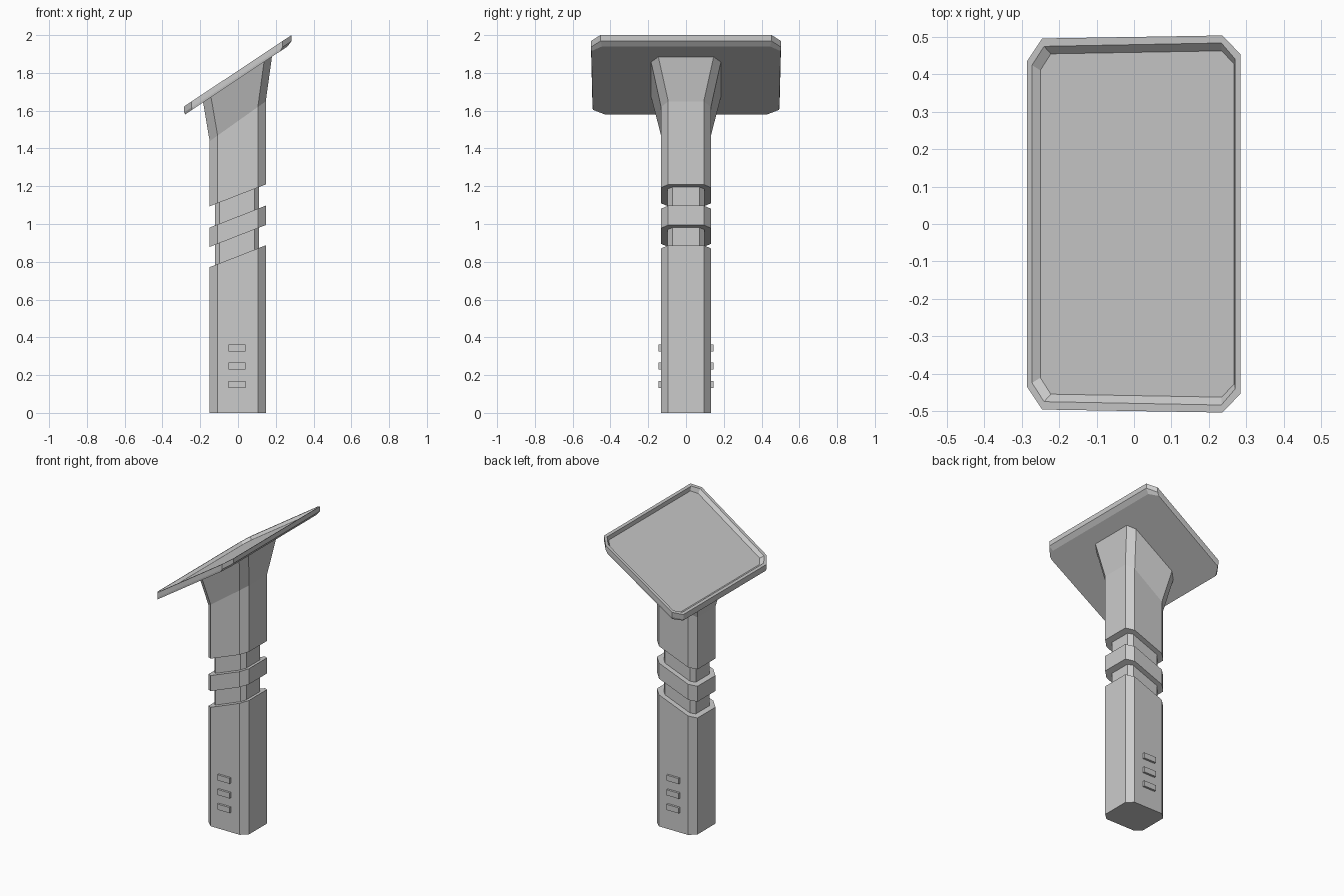
import bpy

if "Cube" in bpy.data.objects:
    bpy.data.objects.remove(bpy.data.objects["Cube"])


def octagon(x0, x1, y, cx, cy, base, slope=0.0):
    """Chamfered rectangle lying on the plane z = base + slope * x."""
    pts = [(x0 + cx, -y), (x1 - cx, -y), (x1, -y + cy), (x1, y - cy),
           (x1 - cx, y), (x0 + cx, y), (x0, y - cy), (x0, -y + cy)]
    return [(px, py, base + slope * px) for px, py in pts]


def on_plane(half, base, slope):
    """Outline from its +y half, mirrored across y = 0 (low end to high end)."""
    pts = [(x, -y) for x, y in half] + [(x, y) for x, y in reversed(half)]
    return [(x, y, base + slope * x) for x, y in pts]


def loft(name, rings):
    n = len(rings[0])
    verts = [p for ring in rings for p in ring]
    faces = [tuple(reversed(range(n)))]
    for r in range(len(rings) - 1):
        for i in range(n):
            j = (i + 1) % n
            faces.append((r * n + i, r * n + j, (r + 1) * n + j, (r + 1) * n + i))
    faces.append(tuple(range((len(rings) - 1) * n, len(rings) * n)))
    mesh = bpy.data.meshes.new(name)
    mesh.from_pydata(verts, [], faces)
    ob = bpy.data.objects.new(name, mesh)
    bpy.context.collection.objects.link(ob)
    return ob


def outer(base, slope):
    return octagon(-0.15, 0.147, 0.132, 0.042, 0.038, base, slope)


def inner(base, slope):
    return octagon(-0.122, 0.112, 0.097, 0.025, 0.025, base, slope)


# Post: slanted double groove, then a flare meeting the tilted panel
S = 0.39
TILT = 0.664
loft("post", [
    outer(0, 0),
    outer(0.83, S), inner(0.83, S), inner(0.937, S), outer(0.937, S),
    outer(1.04, S), inner(1.04, S), inner(1.152, S), outer(1.152, S),
    outer(1.545, 0.71),
    octagon(-0.185, 0.18, 0.185, 0.042, 0.038, 1.768, TILT),
])

# Panel: tilted tray with clipped corners and a shallow sloped recess
edge = [(-0.285, 0.435), (-0.245, 0.495), (0.236, 0.503), (0.284, 0.453)]
under = [(-0.28, 0.43), (-0.243, 0.493), (0.225, 0.501), (0.262, 0.445)]
rim = [(-0.272, 0.424), (-0.24, 0.474), (0.233, 0.483), (0.27, 0.44)]
floor = [(-0.25, 0.41), (-0.222, 0.454), (0.234, 0.462), (0.267, 0.427)]
loft("panel", [
    on_plane(under, 1.766, TILT),
    on_plane(edge, 1.78, TILT),
    on_plane(edge, 1.812, TILT),
    on_plane(rim, 1.812, TILT),
    on_plane(floor, 1.788, TILT),
])

# Raised bars on the front and back of the post
for side, label in ((-1, "front"), (1, "back")):
    for k in range(3):
        bpy.ops.mesh.primitive_cube_add(
            size=1, location=(-0.004, side * 0.133, 0.15 + 0.097 * k))
        bar = bpy.context.object
        bar.name = f"{label}_bar_{k + 1}"
        bar.scale = (0.09, 0.026, 0.037)
